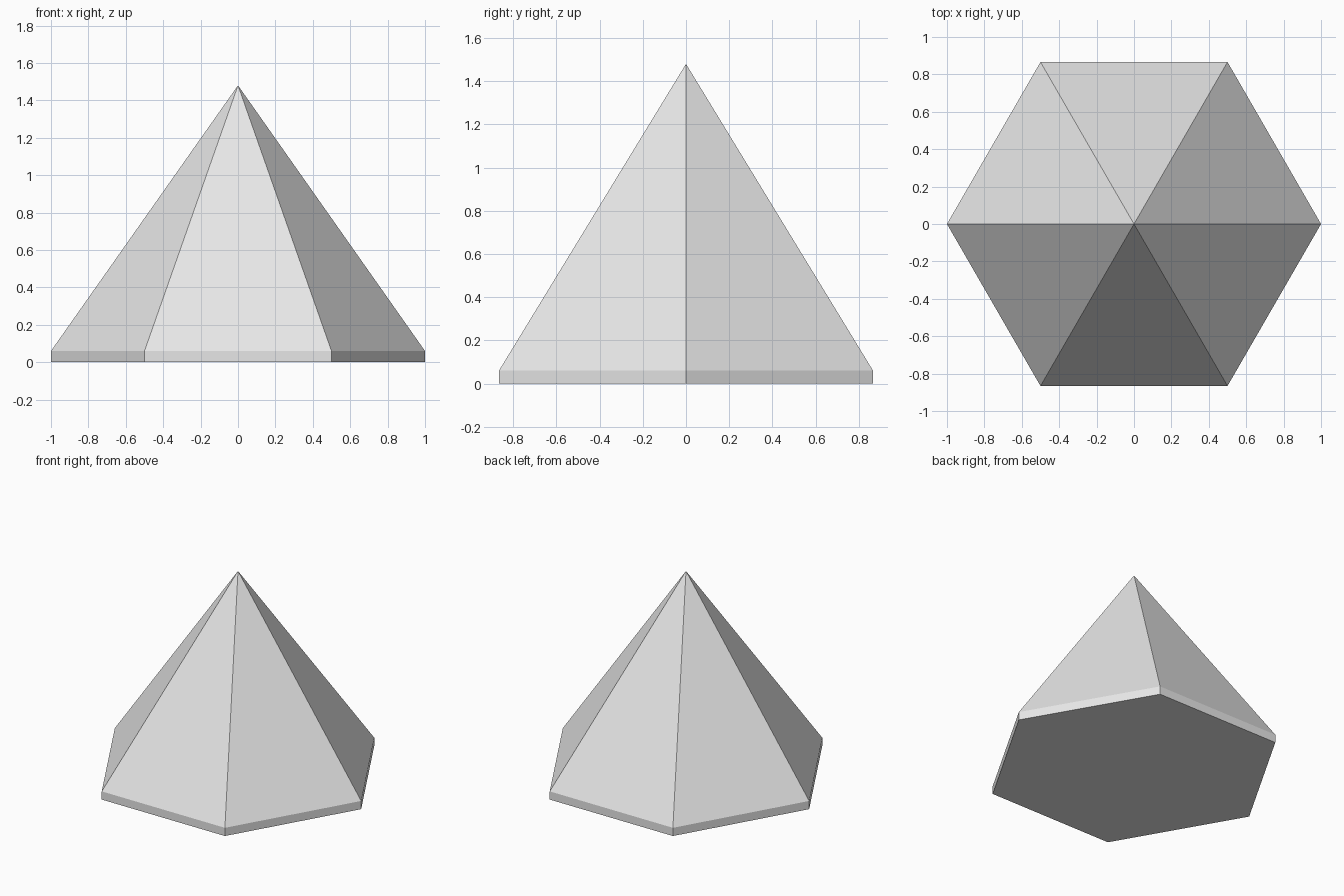
import bpy
import bmesh
import math

if "Cube" in bpy.data.objects:
    bpy.data.objects.remove(bpy.data.objects["Cube"])

RADIUS, RIM, APEX, SIDES = 1.0, 0.06, 1.48, 6

grey = bpy.data.materials.new("light_grey")
grey.diffuse_color = (0.8, 0.8, 0.8, 1.0)
grey.use_nodes = True
grey.node_tree.nodes["Principled BSDF"].inputs["Base Color"].default_value = grey.diffuse_color

# Six-sided pyramid on a thin upright rim, closed underneath
bm = bmesh.new()


def ring(z):
    return [bm.verts.new((RADIUS * math.cos(math.tau * i / SIDES),
                          RADIUS * math.sin(math.tau * i / SIDES), z))
            for i in range(SIDES)]


bottom, top = ring(0.0), ring(RIM)
tip = bm.verts.new((0, 0, APEX))
bm.faces.new(bottom[::-1])
for i in range(SIDES):
    j = (i + 1) % SIDES
    bm.faces.new((bottom[i], bottom[j], top[j], top[i]))
    bm.faces.new((top[i], top[j], tip))

mesh = bpy.data.meshes.new("hexagonal_pyramid")
bm.to_mesh(mesh)
bm.free()
mesh.materials.append(grey)
pyramid = bpy.data.objects.new("hexagonal_pyramid", mesh)
bpy.context.collection.objects.link(pyramid)
